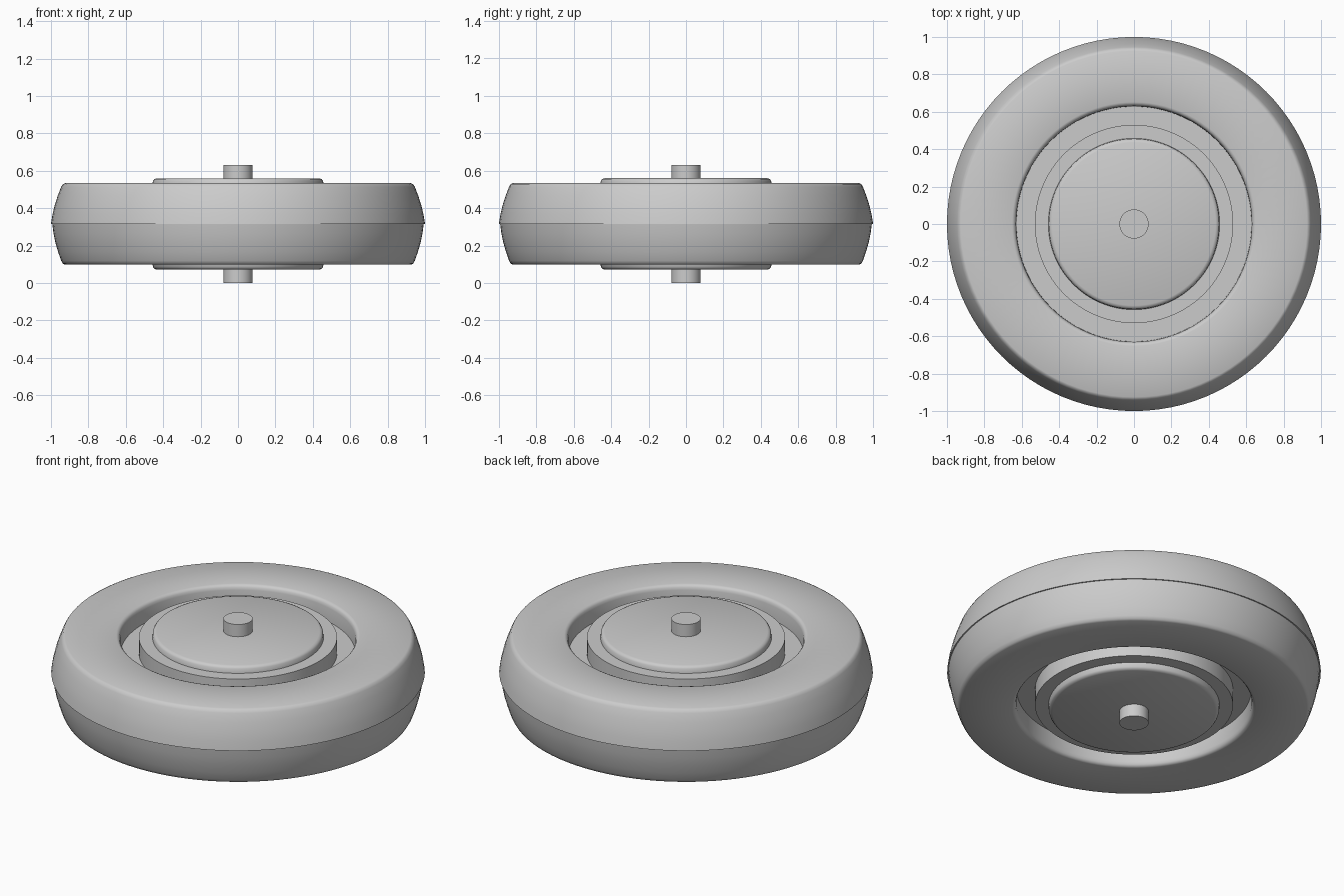
import bpy, bmesh, math

cube = bpy.data.objects.get("Cube")
if cube:
    bpy.data.objects.remove(cube, do_unlink=True)

MID = 0.316
SEGMENTS = 96

grey = bpy.data.materials.new("plain grey")
grey.use_nodes = True
COLOUR = (0.6, 0.6, 0.6, 1)
grey.diffuse_color = COLOUR
grey.node_tree.nodes["Principled BSDF"].inputs["Base Color"].default_value = COLOUR


def mirrored(half):
    """Close a (radius, height) half profile with its reflection below."""
    return half + [(r, -h) for r, h in reversed(half)]


def lathe(name, profile, closed=False):
    """Spin a (radius, height above middle) profile around z."""
    bm = bmesh.new()
    verts = [bm.verts.new((r, 0, MID + h)) for r, h in profile]
    pairs = list(zip(verts, verts[1:]))
    if closed:
        pairs.append((verts[-1], verts[0]))
    edges = [bm.edges.new(p) for p in pairs]
    bmesh.ops.spin(bm, geom=verts + edges, cent=(0, 0, 0), axis=(0, 0, 1),
                   angle=math.tau, steps=SEGMENTS, use_duplicate=False)
    bmesh.ops.remove_doubles(bm, verts=bm.verts, dist=0.0003)
    bmesh.ops.recalc_face_normals(bm, faces=bm.faces)
    mesh = bpy.data.meshes.new(name)
    bm.to_mesh(mesh)
    bm.free()
    mesh.materials.append(grey)
    obj = bpy.data.objects.new(name, mesh)
    bpy.context.collection.objects.link(obj)
    bpy.ops.object.select_all(action="DESELECT")
    obj.select_set(True)
    bpy.context.view_layer.objects.active = obj
    bpy.ops.object.shade_smooth_by_angle(angle=math.radians(40))
    return obj


# Tyre: bulging tread with a fine step at the seam, rounded inner lip
SIDE = 0.218
inner = [(0.628, 0.1), (0.63, 0.19), (0.634, 0.205), (0.641, 0.214), (0.652, SIDE)]
bulge = [(0.925, SIDE), (0.937, 0.212), (0.946, 0.197), (0.964, 0.15),
         (0.98, 0.1), (0.992, 0.05), (1.0, 0)]
lower = [(r - 0.007 * (1 - h / SIDE), -h) for r, h in reversed(bulge)]
lip = [(r, -h) for r, h in reversed(inner)]
lathe("tyre", inner + bulge + lower + lip, closed=True)

# Hub: raised round cap, shoulder step and recessed web reaching the tyre
lathe("hub", mirrored([
    (0, 0.244), (0.436, 0.244), (0.448, 0.239), (0.455, 0.23), (0.458, 0.205),
    (0.53, 0.205), (0.53, 0.11), (0.64, 0.11)]))

# Axle: plain pin through the middle
lathe("axle", mirrored([(0, MID), (0.078, MID)]))
